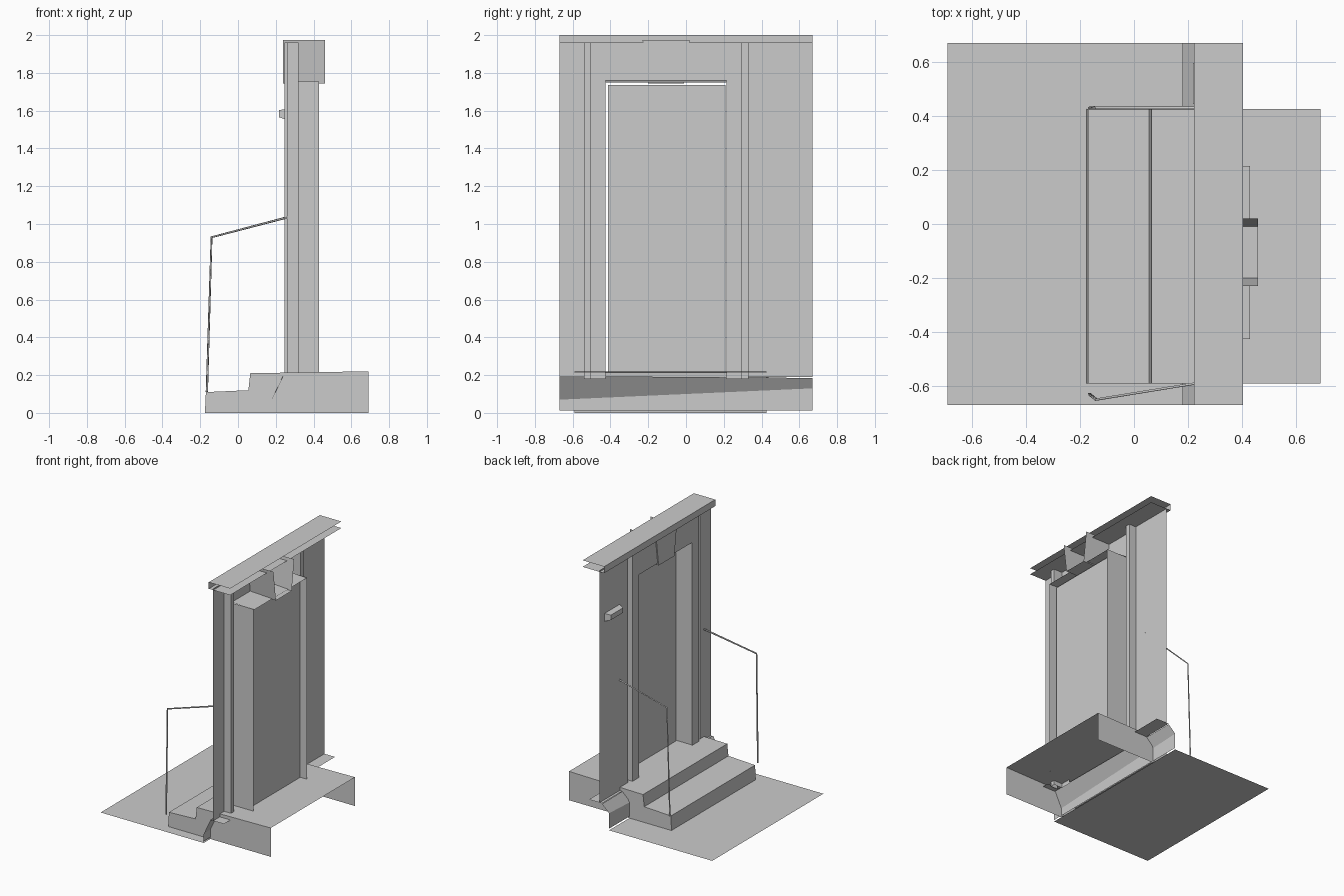
import bpy, bmesh

if "Cube" in bpy.data.objects:
    bpy.data.objects.remove(bpy.data.objects["Cube"])


def mesh(name, verts, faces):
    me = bpy.data.meshes.new(name)
    me.from_pydata([tuple(v) for v in verts], [], faces)
    ob = bpy.data.objects.new(name, me)
    bpy.context.collection.objects.link(ob)
    return ob


def sweep(name, profile, axis, a, b, caps=False, profile_b=None):
    """Open sheet: a 2D profile pulled along y (profile is xz) or z (profile is xy)."""
    def p(q, t):
        return (q[0], t, q[1]) if axis == 'y' else (q[0], q[1], t)
    n = len(profile)
    verts = [p(q, a) for q in profile] + [p(q, b) for q in profile_b or profile]
    faces = [(i, i + 1, n + i + 1, n + i) for i in range(n - 1)]
    if caps:
        faces += [tuple(range(n)), tuple(range(n, 2 * n))]
    return mesh(name, verts, faces)


def rod(name, pts, r):
    """Thin rail along a path."""
    cu = bpy.data.curves.new(name, 'CURVE')
    cu.dimensions = '3D'
    sp = cu.splines.new('POLY')
    sp.points.add(len(pts) - 1)
    for s, q in zip(sp.points, pts):
        s.co = (*q, 1)
    cu.bevel_depth = r
    cu.bevel_resolution = 0
    ob = bpy.data.objects.new(name, cu)
    bpy.context.collection.objects.link(ob)
    return ob


# Pavement
mesh("pavement", [(-.69, -.67, 0), (.18, -.67, 0), (.18, .67, 0), (-.69, .67, 0)],
     [(0, 1, 2, 3)])

# Two steps and the floor slab, open underneath and behind
steps = sweep("steps", [(.69, 0), (.69, .22), (.065, .21), (.055, .12), (-.17, .11), (-.175, 0)],
              'y', -.59, .425, caps=True)
bm = bmesh.new()
bm.from_mesh(steps.data)
back = [f for f in bm.faces if f.calc_center_median().x > .68]
bmesh.ops.delete(bm, geom=back, context='FACES')
bm.to_mesh(steps.data)
bm.free()

# Flared plinth along the foot of the wall, its slope easing from end to end
sweep("plinth", [(.24, .195), (.18, .07), (.18, .013)], 'y', -.67, .67,
      profile_b=[(.24, .185), (.18, .13), (.18, .013)])

# Wall on each side: ledge, facade, vertical groove, door frame, jamb
C = -.105  # centre line of the doorway
WALL, FRAME = .26, .245
for side, s, end in (("left", -1, -.67), ("right", 1, .67)):
    y1, y2, y3 = (C + s * d for d in (.435, .4, .32))
    sweep(side + "_ledge", [(.24, .19), (.35, .19)], 'y', end, y1)
    sweep(side + "_wall", [(WALL, end), (WALL, y1)], 'z', .19, 1.96)
    sweep(side + "_groove", [(WALL, y1), (.32, y1), (.32, y2), (FRAME, y2)], 'z', .18, 1.96)
    sweep(side + "_frame", [(FRAME, y2), (FRAME, y3)], 'z', .18, 1.96)
    sweep(side + "_jamb", [(FRAME, y3), (.43, y3)], 'z', .215, 1.755)

# Lintel with its soffit
sweep("lintel", [(FRAME, 1.96), (FRAME, 1.76), (.43, 1.75)], 'y', C - .32, C + .32)

# Door leaf, set in front of the back edge of the jambs
sweep("door", [(.375, .215), (.375, 1.735)], 'y', C - .308, C + .315)

# Keystone: tapered, open at the top and back
k = [(C - .125, 1.975), (C - .095, 1.745), (C + .095, 1.745), (C + .125, 1.975)]
mesh("keystone", [(x, y, z) for x in (.238, .46) for y, z in k],
     [(0, 1, 2, 3), (0, 1, 5, 4), (1, 2, 6, 5), (2, 3, 7, 6)])

# Cornice: top, front and underside
sweep("cornice", [(.403, 2), (.222, 2), (.222, 1.95), (.403, 1.95)], 'y', -.67, .67)

# Small wall box with bevelled front
box = [(x, y, z) for x, m in ((WALL, 0), (.218, .015))
       for y, z in ((.43 + m, 1.55 + m), (.61 - m, 1.55 + m),
                    (.61 - m, 1.61 - m / 2), (.43 + m, 1.61 - m / 2))]
mesh("wall_box", box, [(4, 5, 6, 7)] + [(i, (i + 1) % 4, 4 + (i + 1) % 4, 4 + i) for i in range(4)])

# Handrails, one straight and one splayed outwards, and a wall plate
rod("left_handrail", [(-.165, -.63, .11), (-.14, -.65, .93), (.26, -.585, 1.035)], .006)
rod("right_handrail", [(-.165, .43, .11), (-.14, .43, .93), (WALL, .43, 1.035)], .006)
sweep("rail_plate", [(.265, 1.02), (.265, 1.06)], 'y', -.59, -.565)
